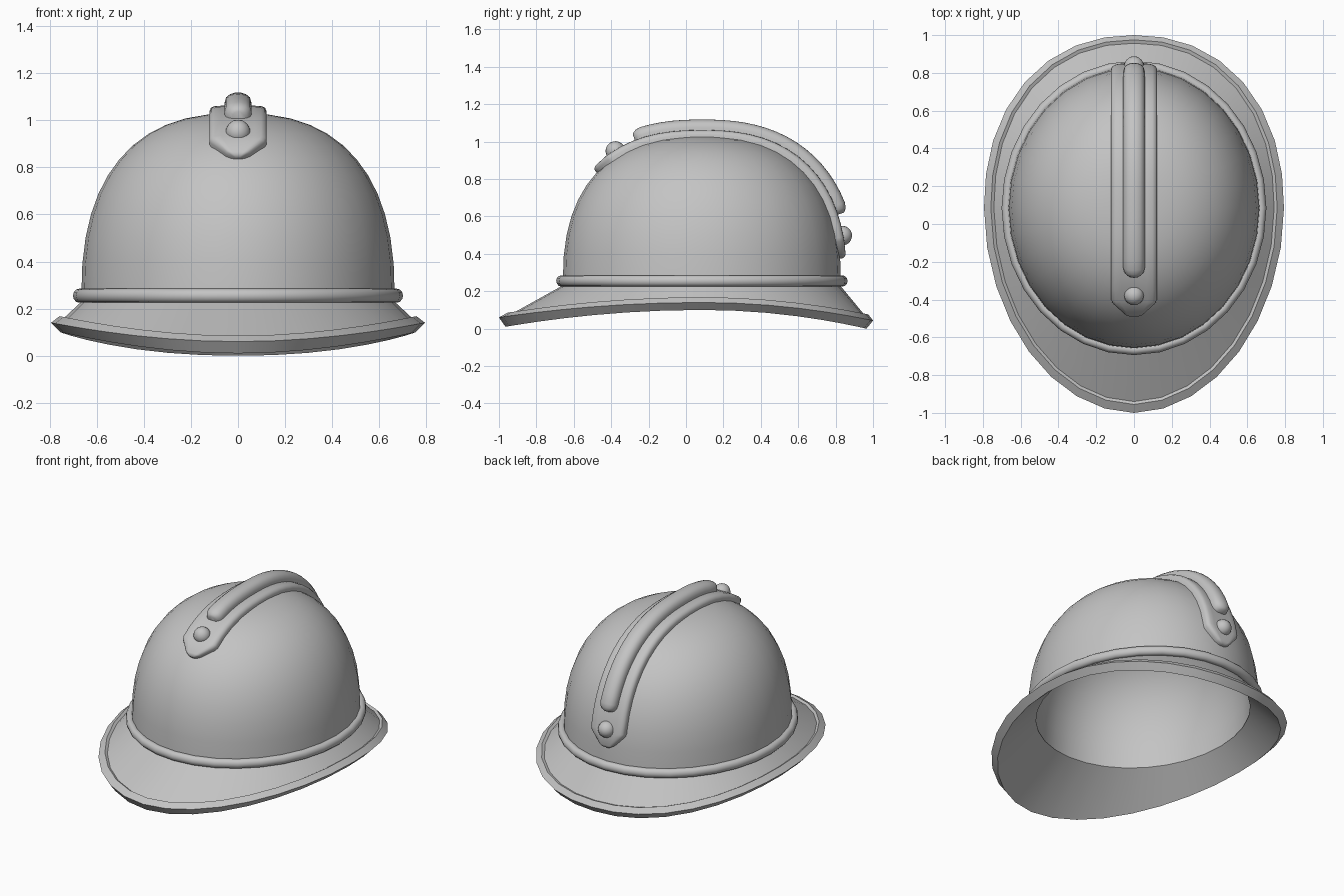
import bpy, bmesh, math
from mathutils import Vector

if "Cube" in bpy.data.objects:
    bpy.data.objects.remove(bpy.data.objects["Cube"])

CY = 0.085          # centre of the dome along y
RX, RY, Z0, H, N = 0.666, 0.744, 0.235, 0.795, 2.47
SEG = 32

steel = bpy.data.materials.new("grey steel")
steel.diffuse_color = (0.55, 0.55, 0.55, 1)
steel.use_nodes = True
steel.node_tree.nodes["Principled BSDF"].inputs["Base Color"].default_value = steel.diffuse_color


def finish(bm, name, angle=40):
    bmesh.ops.recalc_face_normals(bm, faces=bm.faces[:])
    me = bpy.data.meshes.new(name)
    bm.to_mesh(me)
    bm.free()
    me.materials.append(steel)
    for p in me.polygons:
        p.use_smooth = True
    me.set_sharp_from_angle(angle=math.radians(angle))
    ob = bpy.data.objects.new(name, me)
    bpy.context.scene.collection.objects.link(ob)
    return ob


def bridge(bm, a, b, closed=True):
    n = len(a)
    for i in range(n if closed else n - 1):
        j = (i + 1) % n
        bm.faces.new((a[i], a[j], b[j], b[i]))


def power(v, e):
    return math.copysign(abs(v) ** e, v)


def lathe(name, rings, loop=False, cap=(None, None), angle=40, egg=(2, 2)):
    """rings: (rx, front ry, back ry, z at side, drop at front, drop at back)
    egg: fullness of the front and back outline where a ring is not a plain ellipse"""
    bm = bmesh.new()
    loops = []
    for rx, rf, rb, z, df, db in rings:
        vs = []
        for i in range(SEG):
            t = 2 * math.pi * i / SEG
            s, c = math.sin(t), math.cos(t)
            back = s > 0
            ry, d = (rb, db) if back else (rf, df)
            if df:
                # push along the radius so the points stay evenly spread
                m = egg[back]
                k = (abs(s) ** m + abs(c) ** m) ** (-1 / m)
                s, c = s * k, c * k
            vs.append(bm.verts.new((rx * c, CY + ry * s, z - d * s * s)))
        loops.append(vs)
    for a, b in zip(loops, loops[1:]):
        bridge(bm, a, b)
    if loop:
        bridge(bm, loops[-1], loops[0])
    for vs, z in ((loops[0], cap[0]), (loops[-1], cap[1])):
        if z is not None:
            v = bm.verts.new((0, CY, z))
            for i in range(SEG):
                bm.faces.new((vs[i], vs[(i + 1) % SEG], v))
    return finish(bm, name, angle)


def rings_of_dome(inset):
    out = []
    for k in range(12):
        a = math.pi / 2 * k / 12
        r, h = math.cos(a) ** (2 / N), math.sin(a) ** (2 / N)
        out.append(((RX - inset) * r, (RY - inset) * r, (RY - inset) * r,
                    Z0 + (H - inset) * h, 0, 0))
    return out


# dome: outer skin and inner skin in one shell
lathe("dome", rings_of_dome(0)[::-1] + rings_of_dome(0.048),
      cap=(Z0 + H, Z0 + H - 0.048))

# flared brim with a raised, bevelled rim, fuller at the back than at the front
lathe("brim", [
    (0.658, 0.735, 0.735, 0.236, 0, 0),
    (0.742, 1.025, 0.872, 0.158, 0.083, 0.088),
    (0.758, 1.040, 0.890, 0.168, 0.083, 0.092),
    (0.794, 1.085, 0.915, 0.140, 0.080, 0.097),
    (0.755, 1.050, 0.880, 0.100, 0.090, 0.100),
    (0.614, 0.692, 0.692, 0.233, 0, 0),
], loop=True, angle=25, egg=(1.95, 2.18))

# rounded bead where the dome meets the brim
bead = []
for k in range(12):
    a = 2 * math.pi * k / 12
    o, z = 0.027 * math.cos(a), 0.255 + 0.030 * math.sin(a)
    bead.append((0.674 + o, 0.752 + o, 0.752 + o, z, 0, 0))
lathe("bead", bead, loop=True, angle=50)

# dome centre line from front to back: point and outward normal
line = []
for k in range(1, 400):
    a = math.pi * k / 400
    r, h = power(math.cos(a), 2 / N), math.sin(a) ** (2 / N)
    n = Vector((0, -power(r, N - 1) / RY, h ** (N - 1) / H))
    line.append((Vector((0, CY - RY * r, Z0 + H * h)), n.normalized()))


def front_at(y):
    return next(i for i, (p, _) in enumerate(line) if p.y >= y)


def back_at(z):
    return next(i for i, (p, _) in enumerate(line) if p.y > CY and p.z <= z)


def strip(name, i0, i1, section, end):
    """section: (x, height) points; end: (distance, width scale, height scale)"""
    part = line[i0:i1 + 1]
    dist = [0]
    for (p, _), (q, _) in zip(part, part[1:]):
        dist.append(dist[-1] + (q - p).length)
    total, e = dist[-1], end[-1][0]
    stations = list(end)
    stations += [(e + (total - 2 * e) * k / 22, 1, 1) for k in range(1, 22)]
    stations += [(total - d, w, h) for d, w, h in reversed(end)]
    bm = bmesh.new()
    loops = []
    for d, w, h in stations:
        # interpolate the centre line at distance d
        i = max(j for j in range(len(dist) - 1) if dist[j] <= d + 1e-9)
        f = (d - dist[i]) / (dist[i + 1] - dist[i])
        p = part[i][0].lerp(part[i + 1][0], f)
        n = part[i][1].lerp(part[i + 1][1], f).normalized()
        loops.append([bm.verts.new(p + n * (y * h if y > 0 else y) + Vector((x * w, 0, 0)))
                      for x, y in section])
    for a, b in zip(loops, loops[1:]):
        bridge(bm, a, b)
    bm.faces.new(loops[0])
    bm.faces.new(loops[-1])
    return finish(bm, name, 50)


def mirrored(half):
    return [(-x, y) for x, y in half] + [(x, y) for x, y in reversed(half) if x > 0]


# crest plate with pointed ends
strip("crest_plate", front_at(-0.478), back_at(0.38),
      mirrored([(0.121, -0.03), (0.122, 0.008), (0.115, 0.023), (0.098, 0.031), (0.07, 0.032)]),
      [(0, 0.1, 0.4), (0.006, 0.24, 0.75), (0.02, 0.42, 0.95), (0.09, 0.94, 1), (0.11, 1, 1)])

# raised rib along the plate
strip("crest_rib", front_at(-0.265), back_at(0.605),
      mirrored([(0.057, 0.0), (0.057, 0.046), (0.05, 0.068), (0.034, 0.081), (0.015, 0.087), (0, 0.088)]),
      [(0, 0.45, 0.72), (0.008, 0.7, 0.84), (0.022, 0.9, 0.94), (0.045, 1, 1)])

# round rivet at each end of the crest
for name, i in (("front_rivet", front_at(-0.365)), ("back_rivet", back_at(0.495))):
    p, n = line[i]
    bm = bmesh.new()
    bmesh.ops.create_uvsphere(bm, u_segments=16, v_segments=10, radius=0.053)
    ob = finish(bm, name, 60)
    ob.location = p + n * 0.025
    ob.rotation_euler = n.to_track_quat('Z', 'Y').to_euler()
